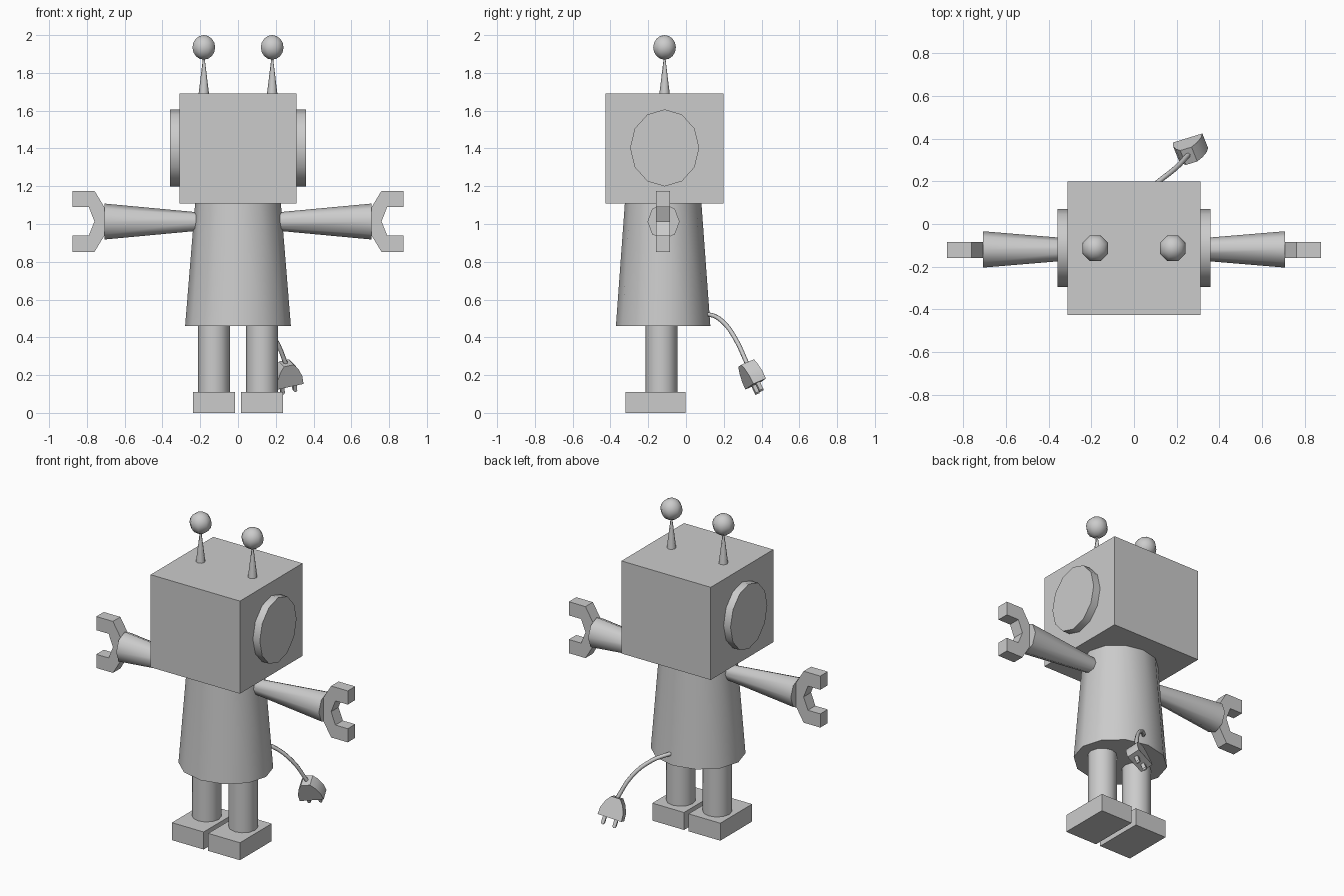
import bpy, bmesh, math
from mathutils import Matrix, Vector

if "Cube" in bpy.data.objects:
    bpy.data.objects.remove(bpy.data.objects["Cube"])

grey = bpy.data.materials.new("robot_grey")
grey.diffuse_color = (0.6, 0.6, 0.6, 1)
grey.use_nodes = True
grey.node_tree.nodes["Principled BSDF"].inputs["Base Color"].default_value = grey.diffuse_color


def finish(name, bm, angle=40):
    """Turn a bmesh into a shaded object."""
    bmesh.ops.recalc_face_normals(bm, faces=bm.faces)
    me = bpy.data.meshes.new(name)
    bm.to_mesh(me)
    bm.free()
    for p in me.polygons:
        p.use_smooth = True
    me.set_sharp_from_angle(angle=math.radians(angle))
    me.materials.append(grey)
    ob = bpy.data.objects.new(name, me)
    bpy.context.collection.objects.link(ob)
    return ob


def box(name, lo, hi):
    lo, hi = Vector(lo), Vector(hi)
    bm = bmesh.new()
    m = Matrix.Translation((lo + hi) / 2) @ Matrix.Diagonal((hi - lo).to_4d())
    m[3][3] = 1
    bmesh.ops.create_cube(bm, size=1, matrix=m)
    return finish(name, bm)


def frustum(name, centre, r1, r2, depth, sides, scale=(1, 1, 1), turn=0, angle=40):
    """Tapered cylinder; turn tips its axis from z towards +x or -x."""
    bm = bmesh.new()
    m = (Matrix.Translation(centre) @ Matrix.Diagonal((*scale, 1))
         @ Matrix.Rotation(turn, 4, 'Y'))
    bmesh.ops.create_cone(bm, cap_ends=True, segments=sides, radius1=r1,
                          radius2=r2, depth=depth, matrix=m)
    return finish(name, bm, angle)


def plate(name, profile, frame, thick):
    """Extrude a 2D profile symmetrically along the frame's third axis."""
    bm = bmesh.new()
    a, b = ([bm.verts.new(frame @ Vector((u, v, w))) for u, v in profile]
            for w in (-thick / 2, thick / 2))
    bm.faces.new(a)
    bm.faces.new(b[::-1])
    n = len(a)
    for i in range(n):
        j = (i + 1) % n
        bm.faces.new((a[i], a[j], b[j], b[i]))
    return finish(name, bm, 25)


# Head and torso
box("head", (-0.311, -0.425, 1.109), (0.311, 0.198, 1.692))
frustum("torso", (0, -0.121, 0.785), 0.28, 0.227, 0.65, 12, (1, 0.893, 1))

# Half outline of the gripper, mirrored about its middle height
half_claw = [(0.76, 0), (0.79, 0.076), (0.876, 0.076), (0.876, 0.162),
             (0.76, 0.162), (0.703, 0.068)]
claw = half_claw + [(x, -z) for x, z in half_claw[:0:-1]]

for side, s in (("left", -1), ("right", 1)):
    quarter = s * math.pi / 2
    # Ear disc
    frustum(side + "_ear", (s * 0.325, -0.113, 1.403), 0.204, 0.204, 0.068, 12,
            (1, 0.897, 1), quarter)
    # Antenna and its ball
    frustum(side + "_antenna", (s * 0.181, -0.1135, 1.78), 0.028, 0.005, 0.19, 8, angle=50)
    bm = bmesh.new()
    bmesh.ops.create_uvsphere(
        bm, u_segments=8, v_segments=8, radius=0.065,
        matrix=Matrix.Translation((s * 0.181, -0.1135, 1.935))
        @ Matrix.Rotation(math.pi / 8, 4, 'Z'))
    finish(side + "_antenna_ball", bm, 60)
    # Arm widening towards the gripper
    frustum(side + "_arm", (s * 0.443, -0.119, 1.013), 0.046, 0.095, 0.526, 8,
            (1, 0.895, 1), quarter, 50)
    frame = Matrix(((s, 0, 0, 0), (0, 0, 1, -0.122), (0, 1, 0, 1.014), (0, 0, 0, 1)))
    plate(side + "_gripper", claw, frame, 0.074)
    # Leg and foot
    frustum(side + "_leg", (s * 0.127, -0.13, 0.28), 0.084, 0.084, 0.37, 12)
    x0, x1 = sorted((s * 0.016, s * 0.237))
    box(side + "_foot", (x0, -0.319, 0), (x1, -0.003, 0.11))

# Power cord: smooth swept curve turned into a mesh
path = [(0.0, 0.05, 0.52), (0.035, 0.125, 0.52), (0.105, 0.19, 0.487),
        (0.193, 0.26, 0.395), (0.258, 0.328, 0.25)]
cu = bpy.data.curves.new("power_cord", 'CURVE')
cu.dimensions = '3D'
cu.bevel_depth = 0.012
cu.bevel_resolution = 1
cu.resolution_u = 4
sp = cu.splines.new('BEZIER')
sp.bezier_points.add(len(path) - 1)
for bp, co in zip(sp.bezier_points, path):
    bp.co = co
    bp.handle_left_type = bp.handle_right_type = 'AUTO'
for p in cu.splines:
    p.use_smooth = True
cu.materials.append(grey)
bpy.context.collection.objects.link(bpy.data.objects.new("power_cord", cu))

# Plug: local axes are width, cord direction and thickness
width = Vector((0.94, 0.29, 0.205)).normalized()
axis = Vector((0.07, 0.417, -0.911))
axis = (axis - width * axis.dot(width)).normalized()
thick = width.cross(axis)
frame = Matrix((width, axis, thick)).transposed().to_4x4()
frame.translation = (0.265, 0.369, 0.153)
half_plug = [(0.073, 0), (0.07, -0.045), (0.052, -0.09), (0.028, -0.122)]
plate("plug", half_plug + [(-u, v) for u, v in half_plug[::-1]], frame, 0.078)
for side, s in (("left", -1), ("right", 1)):
    prong = [(s * 0.035 + du, v) for du, v in
             ((-0.01, -0.01), (0.01, -0.01), (0.01, 0.042), (0.004, 0.05),
              (-0.004, 0.05), (-0.01, 0.042))]
    plate(side + "_prong", prong, frame, 0.022)
